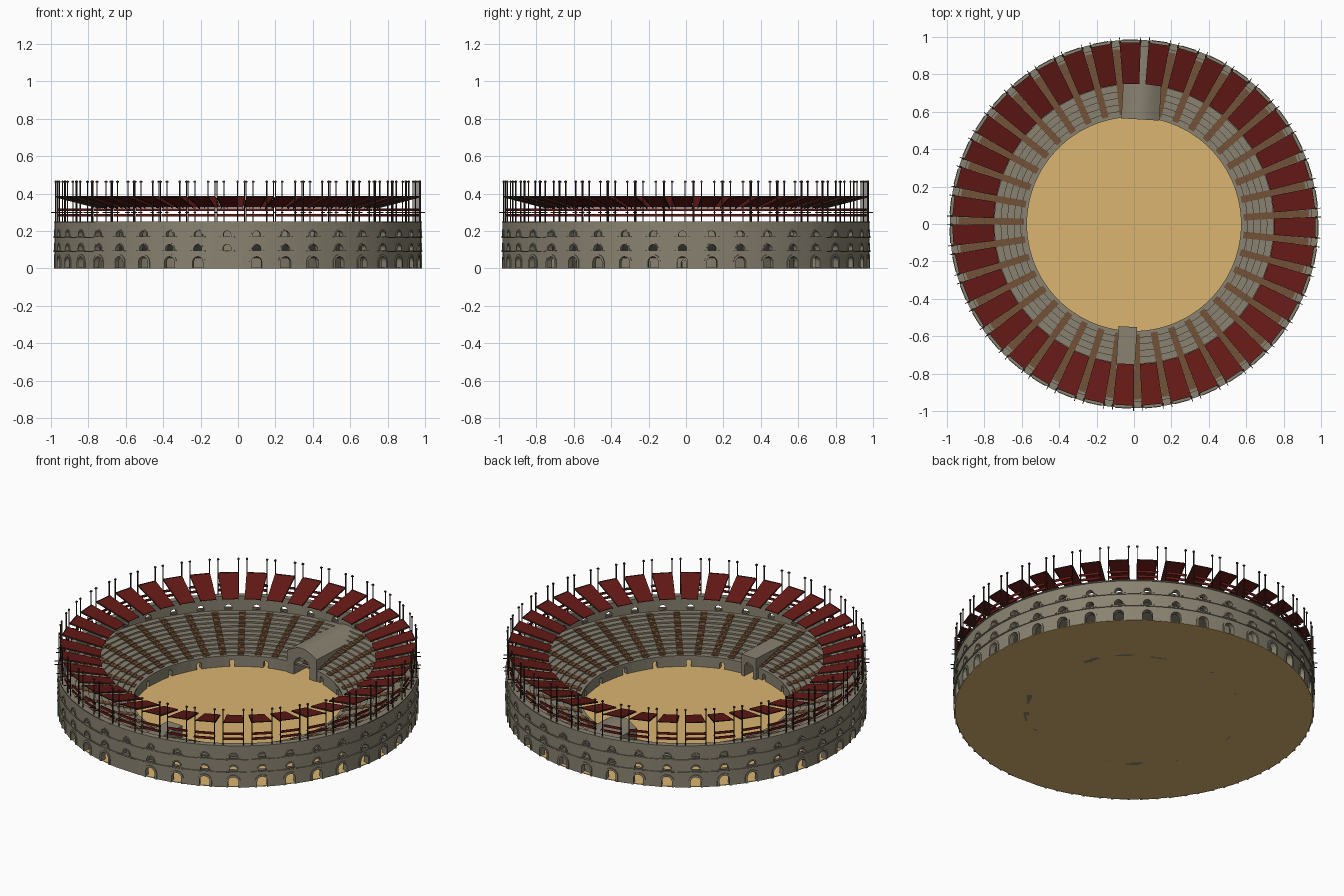
import bpy, bmesh
from math import sin, cos, pi, radians

if "Cube" in bpy.data.objects:
    bpy.data.objects.remove(bpy.data.objects["Cube"])

N = 39                                   # bays around the ring
STEP = 2 * pi / N
STAIR0 = radians(-88.8)                  # angle of the first stairway
STAIRS = [STAIR0 + i * STEP for i in range(N)]
BAYS = [a + STEP / 2 for a in STAIRS]    # arch / awning centres
FRONT_BAY = N - 1                        # bay of the small gate
BACK_BAYS = (18, 19)                     # bays beside the large gate


def material(name, rgb):
    m = bpy.data.materials.new(name)
    m.diffuse_color = (*rgb, 1)
    m.use_nodes = True
    m.node_tree.nodes["Principled BSDF"].inputs["Base Color"].default_value = m.diffuse_color
    return m


STONE = material("stone", (0.25, 0.225, 0.165))
SAND = material("sand", (0.70, 0.46, 0.16))
RED = material("red_cloth", (0.13, 0.01, 0.008))
WOOD = material("wood", (0.17, 0.085, 0.04))
DARK = material("dark_wood", (0.04, 0.028, 0.02))


def P(r, a, z):
    return (r * cos(a), r * sin(a), z)


def face(bm, *pts):
    bm.faces.new([bm.verts.new(p) for p in pts])


def finish(bm, name, mat, recalc=True, smooth=False):
    bmesh.ops.remove_doubles(bm, verts=bm.verts, dist=1e-5)
    if recalc:
        bmesh.ops.recalc_face_normals(bm, faces=bm.faces)
    me = bpy.data.meshes.new(name)
    bm.to_mesh(me)
    bm.free()
    ob = bpy.data.objects.new(name, me)
    bpy.context.collection.objects.link(ob)
    me.materials.append(mat)
    if smooth:
        bpy.ops.object.select_all(action='DESELECT')
        ob.select_set(True)
        bpy.context.view_layer.objects.active = ob
        bpy.ops.object.shade_smooth_by_angle(angle=radians(25))
    return ob


def lathe(bm, profile, n=N * 4):
    """Closed (r, z) profile swept around z."""
    for k in range(n):
        a, b = STAIR0 + 2 * pi * k / n, STAIR0 + 2 * pi * (k + 1) / n
        for (r0, z0), (r1, z1) in zip(profile, profile[1:] + profile[:1]):
            face(bm, P(r0, a, z0), P(r0, b, z0), P(r1, b, z1), P(r1, a, z1))


def block(bm, r0, r1, a0, a1, z0, z1, dz=0):
    """Box in polar coordinates; dz raises the outer end."""
    v = [bm.verts.new(P(r, a, z + (dz if r == r1 else 0)))
         for r in (r0, r1) for a in (a0, a1) for z in (z0, z1)]
    for f in ((0, 1, 3, 2), (4, 6, 7, 5), (0, 4, 5, 1), (2, 3, 7, 6), (0, 2, 6, 4), (1, 5, 7, 3)):
        bm.faces.new([v[i] for i in f])


def arch_path(w, sill, spring, k=10):
    arc = [(-w * cos(pi * i / k), spring + w * sin(pi * i / k)) for i in range(k + 1)]
    return [(-w, sill)] + arc + [(w, sill)]


def arch_bay(bm, R, t, ac, z0, z1, sill, spring, w):
    """One curved wall bay pierced by a round arch."""
    path = [(u / R, z) for u, z in arch_path(w, sill, spring)]
    h, hw = STEP / 2, w / R
    quads = [((-h, z0), (-hw, z0), (-hw, z1), (-h, z1)), ((hw, z0), (h, z0), (h, z1), (hw, z1))]
    if sill > z0:
        quads.append(((-hw, z0), (hw, z0), (hw, sill), (-hw, sill)))
    arc = path[1:-1]
    quads += [(p, q, (q[0], z1), (p[0], z1)) for p, q in zip(arc, arc[1:])]
    for q in quads:
        face(bm, *[P(R, ac + u, z) for u, z in q])
        face(bm, *[P(R - t, ac + u, z) for u, z in reversed(q)])
    for (u, z), (v, y) in zip(path, path[1:]):
        face(bm, P(R, ac + u, z), P(R - t, ac + u, z), P(R - t, ac + v, y), P(R, ac + v, y))


def arch_frame(bm, R, ac, sill, spring, w, f, out=0.005):
    """Raised moulding round an arch."""
    a = [(u / R, z) for u, z in arch_path(w, sill, spring)]
    b = [(u / R, z) for u, z in arch_path(w + f, sill, spring)]
    for i in range(len(a) - 1):
        ring = [(a, R - 0.002), (a, R + out), (b, R + out), (b, R - 0.002)]
        for (p, r), (q, s) in zip(ring, ring[1:]):
            face(bm, P(r, ac + p[i][0], p[i][1]), P(r, ac + p[i + 1][0], p[i + 1][1]),
                 P(s, ac + q[i + 1][0], q[i + 1][1]), P(s, ac + q[i][0], q[i][1]))


# sand floor
bm = bmesh.new()
bmesh.ops.create_cone(bm, cap_ends=True, segments=N * 4, radius1=0.977, radius2=0.977, depth=0.004)
bmesh.ops.translate(bm, verts=bm.verts, vec=(0, 0, 0.002))
finish(bm, "sand_floor", SAND)

# outer wall: three arcades with mouldings and sills
R = 0.98
TIERS = [(0, 0.09, 0, 0.035, 0.028), (0.09, 0.165, 0.096, 0.106, 0.022), (0.165, 0.25, 0.172, 0.181, 0.02)]
wall, trim = bmesh.new(), bmesh.new()
for i, a in enumerate(BAYS):
    for t, (z0, z1, sill, spring, w) in enumerate(TIERS):
        if t == 0 and i == FRONT_BAY:
            block(wall, R - 0.028, R, a - STEP / 2, a + STEP / 2, z0, z1)
            continue
        arch_bay(wall, R, 0.028, a, z0, z1, sill, spring, w)
        arch_frame(trim, R, a, sill, spring, w, 0.012 if t == 0 else 0.007)
        if t:
            block(trim, R - 0.005, R + 0.008, a - 0.042, a + 0.042, sill - 0.006, sill)
finish(wall, "outer_wall", STONE, recalc=False, smooth=True)
finish(trim, "arch_mouldings", STONE)

# cornices
bm = bmesh.new()
for z in (0.087, 0.162, 0.246):
    r_in = 0.95 if z > 0.2 else 0.97
    lathe(bm, [(r_in, z), (0.985, z), (0.985, z + 0.006), (r_in, z + 0.006)])
finish(bm, "cornices", STONE, smooth=True)

# arena wall with small doorways in every second bay
bm = bmesh.new()
for i, a in enumerate(BAYS):
    if i == FRONT_BAY or i in BACK_BAYS:
        continue
    if i % 2:
        arch_bay(bm, 0.605, 0.03, a, 0, 0.065, 0, 0.03, 0.014)
    else:
        block(bm, 0.575, 0.605, a - STEP / 2, a + STEP / 2, 0, 0.065)
finish(bm, "arena_wall", STONE, recalc=False)

# stepped seating
ROWS, R0, Z0, DR, DZ = 10, 0.605, 0.07, 0.035, 0.0095
prof = [(0.572, 0.06), (0.572, Z0)]
for i in range(ROWS):
    prof += [(R0 + i * DR, Z0 + i * DZ), (R0 + i * DR, Z0 + (i + 1) * DZ)]
prof += [(0.955, 0.165), (0.955, 0.145), (R0, 0.055)]
bm = bmesh.new()
lathe(bm, prof)
finish(bm, "seating", STONE, smooth=True)

# wooden stairways
bm = bmesh.new()
for a in STAIRS:
    for i in range(ROWS):
        r, z = R0 + i * DR, Z0 + (i + 1) * DZ
        h = 0.018 / r
        block(bm, r - DR / 2, r + 0.002, a - h, a + h, z - DZ - 0.002, z - DZ / 2)
        block(bm, r - 0.002, r + DR / 2, a - h, a + h, z - DZ, z + 0.003)
finish(bm, "stairways", WOOD)


def gate(name, ac, w, side, rise, ow, spring, r0, r1, k=12):
    """Tunnel with an arched opening, running outwards under the seats."""
    outer = [(-w, 0)] + [(-w + 2 * w * i / k, side + rise * sin(pi * i / k)) for i in range(k + 1)] + [(w, 0)]
    inner = arch_path(ow, 0, spring, k)

    def at(p, r):
        u, z = p
        return (r * cos(ac) - u * sin(ac), r * sin(ac) + u * cos(ac), z)
    bm = bmesh.new()
    for i in range(k + 2):
        o0, o1, i0, i1 = outer[i], outer[i + 1], inner[i], inner[i + 1]
        for r in (r0, r1):
            face(bm, at(o0, r), at(o1, r), at(i1, r), at(i0, r))
        for p, q in ((o0, o1), (i0, i1)):
            face(bm, at(p, r0), at(q, r0), at(q, r1), at(p, r1))
    finish(bm, name, STONE, smooth=True)


gate("back_gate", STAIRS[19], 0.102, 0.135, 0.04, 0.055, 0.06, 0.56, 0.95)
gate("front_gate", BAYS[FRONT_BAY], 0.05, 0.13, 0, 0.03, 0.06, 0.55, 0.95)

# awnings with hanging cloth bands, masts and spars
cloth, poles = bmesh.new(), bmesh.new()
HALF = radians(3.25)
for a in BAYS:
    block(cloth, 0.75, 0.97, a - HALF, a + HALF, 0.326, 0.329, 0.056)
    for z in (0.307, 0.277):
        block(cloth, 0.962, 0.966, a - HALF, a + HALF, z, z + 0.014)
    block(poles, 0.968, 0.972, a - HALF, a + HALF, 0.383, 0.387)
    for s in (-1, 1):
        m = a + s * HALF
        block(poles, 0.973, 0.978, m - 0.0025, m + 0.0025, 0.245, 0.47)
        block(poles, 0.75, 0.975, m - 0.002, m + 0.002, 0.321, 0.326, 0.058)
        block(poles, 0.971, 0.98, m - 0.006, m + 0.006, 0.46, 0.467)
        block(poles, 0.962, 1.0, m - 0.002, m + 0.002, 0.297, 0.301)
finish(cloth, "awnings", RED)
finish(poles, "masts_and_spars", DARK)
